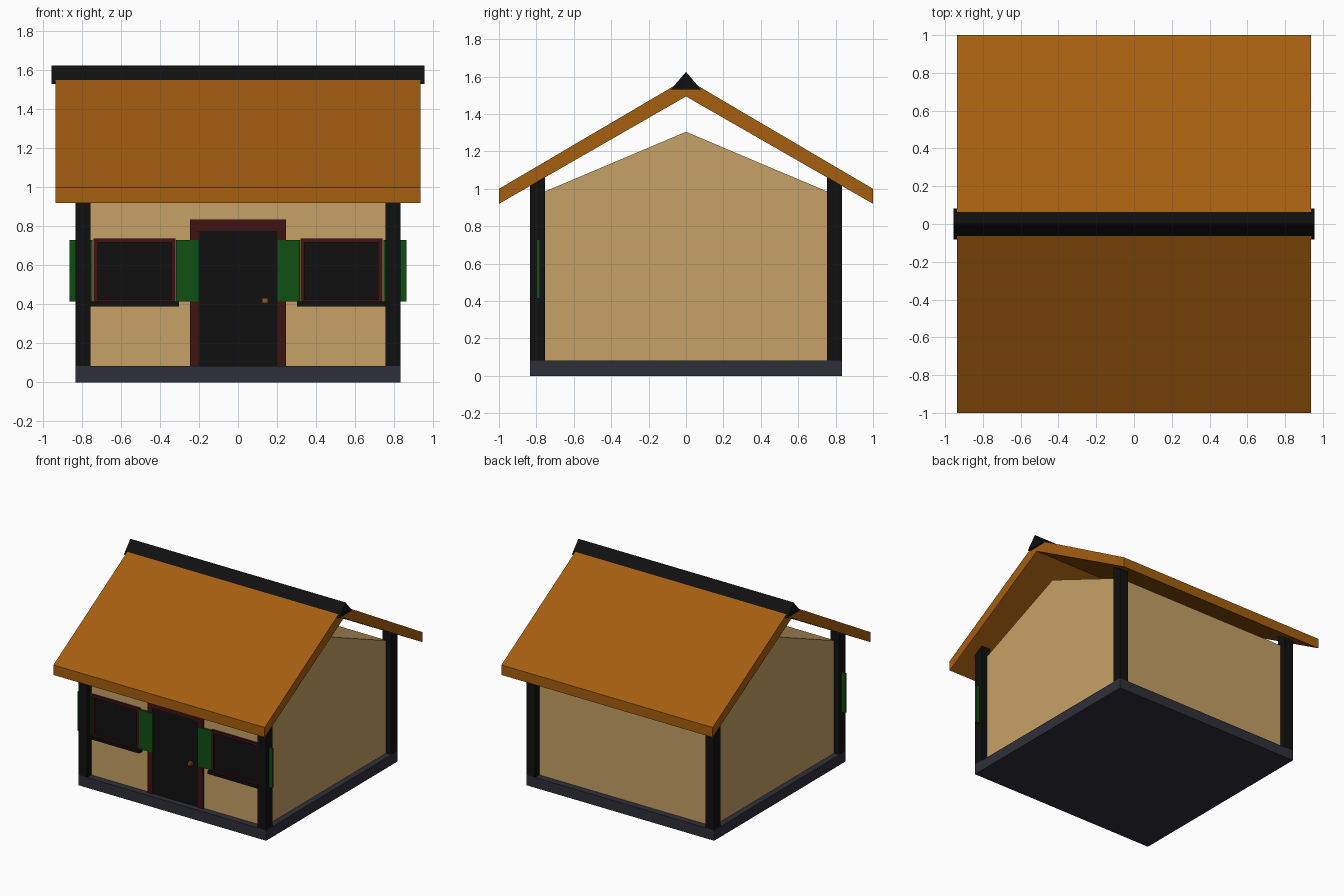
import bpy

if "Cube" in bpy.data.objects:
    bpy.data.objects.remove(bpy.data.objects["Cube"])

def material(name, color):
    m = bpy.data.materials.new(name)
    m.diffuse_color = (*color, 1)
    m.use_nodes = True
    m.node_tree.nodes["Principled BSDF"].inputs["Base Color"].default_value = m.diffuse_color
    return m

ROOF = material("orange brown", (0.375, 0.112, 0.005))
WALL = material("tan plaster", (0.57, 0.355, 0.135))
STONE = material("slate grey", (0.028, 0.028, 0.042))
BLACK = material("black", (0.005, 0.005, 0.005))
RED = material("dark red", (0.05, 0.006, 0.007))
GREEN = material("green", (0.005, 0.078, 0.006))
BRASS = material("brass brown", (0.30, 0.09, 0.01))

def mesh_object(name, verts, faces, mat):
    me = bpy.data.meshes.new(name)
    me.from_pydata(verts, [], faces)
    me.materials.append(mat)
    ob = bpy.data.objects.new(name, me)
    bpy.context.collection.objects.link(ob)
    return ob

def prism(name, profile, x0, x1, mat):
    """Extrude a (y, z) profile, counter-clockwise seen from +x, along x."""
    n = len(profile)
    verts = [(x, y, z) for x in (x0, x1) for y, z in profile]
    faces = [tuple(reversed(range(n))), tuple(range(n, 2 * n))]
    faces += [(i, (i + 1) % n, n + (i + 1) % n, n + i) for i in range(n)]
    return mesh_object(name, verts, faces, mat)

def box(name, x, y, z, mat):
    y0, y1 = sorted(y)
    x0, x1 = sorted(x)
    return prism(name, [(y0, z[0]), (y1, z[0]), (y1, z[1]), (y0, z[1])], x0, x1, mat)

def frame(name, x, y, z, side, bottom, top, mat):
    """Rectangular surround made of two uprights and cross rails."""
    x0, x1 = sorted(x)
    box(name + "_left", (x0, x0 + side), y, z, mat)
    box(name + "_right", (x1 - side, x1), y, z, mat)
    box(name + "_top", (x0 + side, x1 - side), y, (z[1] - top, z[1]), mat)
    if bottom:
        box(name + "_bottom", (x0 + side, x1 - side), y, (z[0], z[0] + bottom), mat)

# Foundation and gabled body
box("foundation", (-0.833, 0.833), (-0.833, 0.833), (0, 0.083), STONE)
prism("walls", [(-0.78, 0.083), (0.78, 0.083), (0.78, 0.975), (0, 1.305), (-0.78, 0.975)],
      -0.785, 0.785, WALL)

# Corner posts
for sx in (-1, 1):
    for sy in (-1, 1):
        box("corner_post", (sx * 0.755, sx * 0.833), (sy * 0.755, sy * 0.833),
            (0.083, 1.06), BLACK)

# Roof slab and ridge cap
prism("roof", [(-1, 0.92), (0, 1.494), (1, 0.92), (1, 1.0), (0, 1.588), (-1, 1.0)],
      -0.937, 0.937, ROOF)
prism("ridge_cap", [(-0.082, 1.53), (0.082, 1.53), (0, 1.625)], -0.955, 0.955, BLACK)

# Door with surround and handle
frame("door_frame", (-0.245, 0.245), (-0.794, -0.775), (0.083, 0.835), 0.042, 0, 0.06, RED)
box("door", (-0.203, 0.203), (-0.788, -0.775), (0.083, 0.775), BLACK)
box("door_handle", (0.122, 0.153), (-0.812, -0.785), (0.408, 0.432), BRASS)

# Windows with sills and open shutters
for s in (-1, 1):
    frame("window_frame", (s * 0.32, s * 0.74), (-0.796, -0.775), (0.413, 0.738),
          0.022, 0.012, 0.022, RED)
    box("window_pane", (s * 0.342, s * 0.718), (-0.787, -0.775), (0.425, 0.716), BLACK)
    box("window_sill", (s * 0.303, s * 0.757), (-0.82, -0.775), (0.39, 0.414), BLACK)
    box("inner_shutter", (s * 0.2, s * 0.319), (-0.798, -0.781), (0.415, 0.73), GREEN)
    box("outer_shutter", (s * 0.745, s * 0.863), (-0.798, -0.781), (0.415, 0.73), GREEN)
